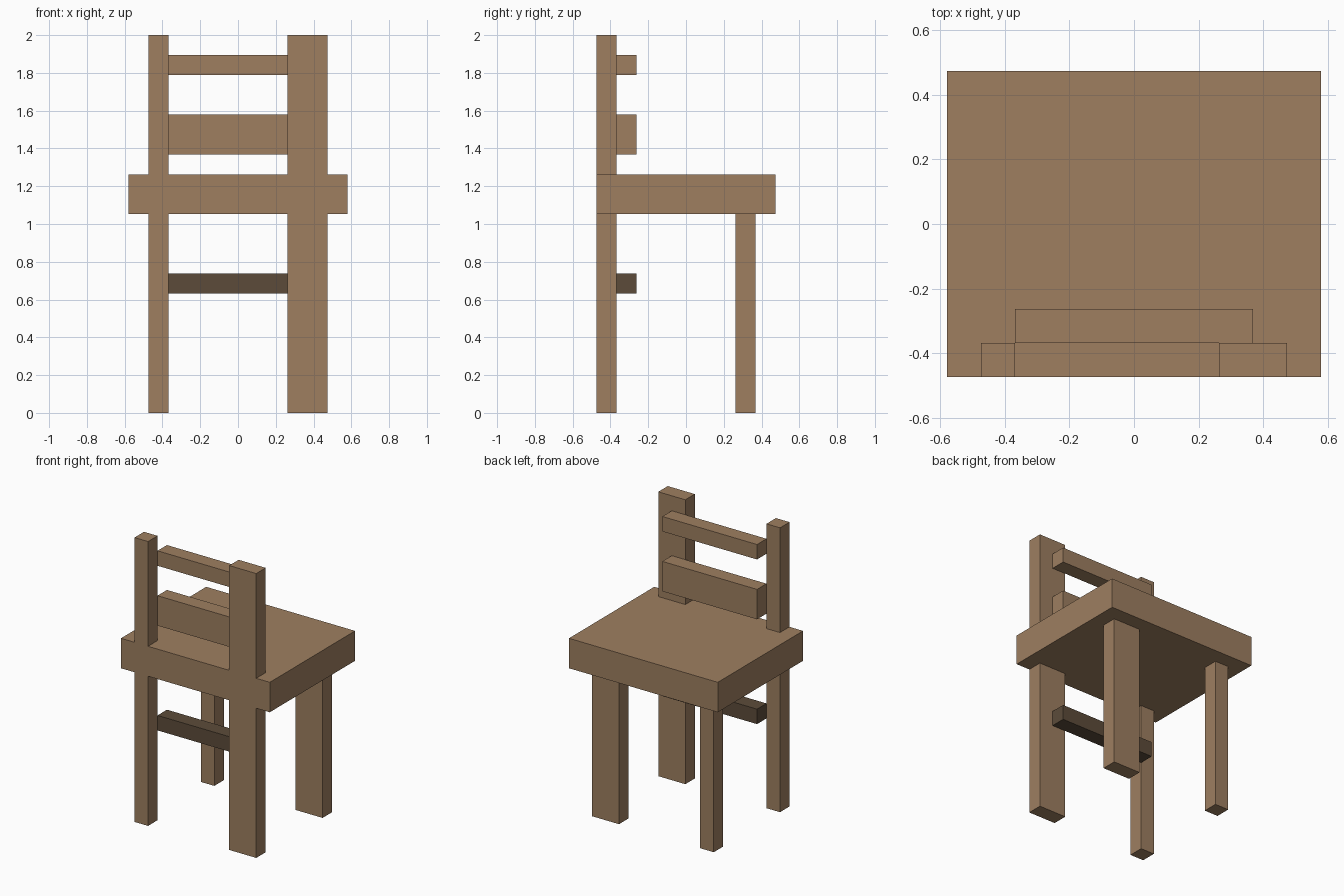
import bpy
from mathutils import Vector

cube = bpy.data.objects.get("Cube")
if cube:
    bpy.data.objects.remove(cube, do_unlink=True)

U = 2 / 19  # the chair is laid out on a grid of 19 units in height


def material(name, rgb):
    mat = bpy.data.materials.new(name)
    mat.use_nodes = True
    colour = (*rgb, 1)
    mat.diffuse_color = colour
    mat.node_tree.nodes["Principled BSDF"].inputs["Base Color"].default_value = colour
    return mat


wood = material("light_wood", (0.342, 0.212, 0.118))
dark_wood = material("dark_wood", (0.107, 0.071, 0.042))


def box(name, x, y, z, mat=wood):
    """Box given by its low and high grid positions on each axis."""
    low, high = (Vector(c) * U for c in zip(x, y, z))
    bpy.ops.mesh.primitive_cube_add(size=1, location=(low + high) / 2)
    obj = bpy.context.object
    obj.name = obj.data.name = name
    obj.scale = high - low
    bpy.ops.object.transform_apply(location=False, rotation=False, scale=True)
    obj.data.materials.append(mat)


FRONT = (-4.5, -3.5)
REAR = (2.5, 3.5)
RAIL_X = (-3.5, 3.5)
RAIL_Y = (-3.5, -2.5)

# Seat slab
box("seat", (-5.5, 5.5), (-4.5, 4.5), (10, 12))

# Legs and upright posts: narrow on the right, wide on the left
for side, x in (("right", (-4.5, -3.5)), ("left", (2.5, 4.5))):
    box(f"front_{side}_leg", x, FRONT, (0, 10))
    box(f"rear_{side}_leg", x, REAR, (0, 10))
    box(f"{side}_post", x, FRONT, (12, 19))

# Cross rails behind the posts, and the dark stretcher below the seat
box("top_rail", RAIL_X, RAIL_Y, (17, 18))
box("middle_rail", RAIL_X, RAIL_Y, (13, 15))
box("stretcher", RAIL_X, RAIL_Y, (6, 7), dark_wood)
